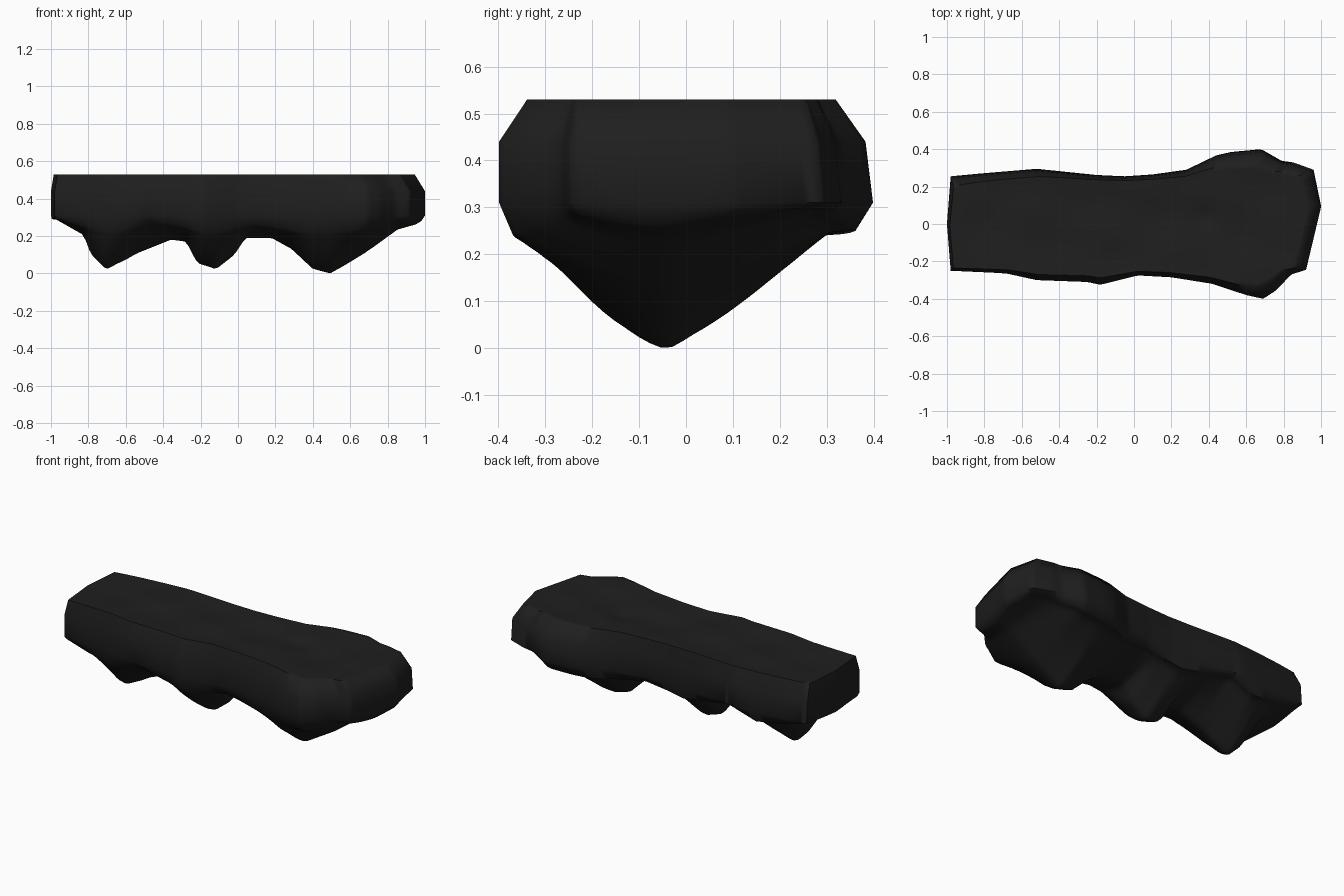
import bpy, bmesh, math

if "Cube" in bpy.data.objects:
    bpy.data.objects.remove(bpy.data.objects["Cube"])

NX, NY = 100, 28


def curve(*pts):
    """Piecewise-linear function through (input, value) points."""
    def f(a):
        if a <= pts[0][0]:
            return pts[0][1]
        for (a0, b0), (a1, b1) in zip(pts, pts[1:]):
            if a <= a1:
                return b0 + (b1 - b0) * (a - a0) / (a1 - a0)
        return pts[-1][1]
    return f


# Plan outline: back edge, front edge, and the two bowed ends
back = curve((-.98, .255), (-.82, .27), (-.52, .295), (-.2, .262), (-.05, .255), (.1, .265),
             (.28, .29), (.44, .367), (.52, .385), (.68, .40), (.79, .337), (.85, .33), (.96, .29))
front = curve((-.98, -.25), (-.76, -.26), (-.68, -.265), (-.52, -.30), (-.25, -.31), (-.18, -.325),
              (.02, -.275), (.2, -.285), (.42, -.32), (.6, -.38), (.69, -.40), (.76, -.355),
              (.84, -.27), (.92, -.245))
left_end = curve((0, -.98), (.5, -1), (1, -.98))
right_end = curve((0, .92), (.64, 1), (1, .96))
# Heights along the length: lower rim of the wall, and the hanging ridge
rim = curve((-.98, .29), (-.83, .25), (-.65, .225), (-.48, .285), (-.15, .22), (.1, .26),
            (.35, .225), (.65, .235), (.85, .28), (1, .285))
ridge = curve((-.98, .29), (-.83, .205), (-.79, .1), (-.71, .02), (-.6, .075), (-.55, .105), (-.36, .18),
              (-.28, .17), (-.22, .055), (-.12, .022), (-.02, .1), (.04, .19), (.18, .19), (.29, .13),
              (.4, .025), (.5, -.002), (.69, .11), (.87, .235), (1, .27))


def point(i, j, level):
    """Levels: 0 top sheet, 1 upper wall, 2 lower wall, 3 underside."""
    s, v = i / NX, j / NY
    x = left_end(v) + (right_end(v) - left_end(v)) * s
    lo = front(left_end(0) + (right_end(0) - left_end(0)) * s)
    hi = back(left_end(1) + (right_end(1) - left_end(1)) * s)
    if level == 0:
        lo += .3 * max(-lo - .2, 0)
        hi -= .4 * max(hi - .2, 0) + .03 * (1 - s) ** 8
    elif level == 1:
        hi *= .96
    elif level == 3:
        lo, hi = lo * .93, hi * .91
    y = lo + (hi - lo) * v
    if level == 0:
        inner = 4 * v * (1 - v) * min(1, 8 * s * (1 - s))
        dip = .5 + .5 * math.sin(9 * x + 5 * y) * math.cos(13 * y - 4 * x)
        dip += 1.2 * math.exp(-((x - .4) ** 2 + (y - .05) ** 2) / .006)
        return x + .015 * (1 - s) - .055 * s ** 3, y, .53 - .016 * inner * dip
    if level == 1:
        return x, y, .44
    if level == 2:
        return x, y, .31
    # Underside: convex towards the front, hollower towards the back
    if y > -.04:
        p = 1 - (min(1, (y + .04) / (.88 * (hi + .04)))) ** 1.2
    else:
        p = 1 - abs((y + .04) / (lo + .04)) ** 1.55
    return x - .02 * s ** 4 + .005 * (1 - s), y, rim(x) + .015 * v + (ridge(x) - rim(x) - .015 * v) * p


bm = bmesh.new()
verts = {}


def vert(i, j, level):
    key = (i, j, level)
    if key not in verts:
        verts[key] = bm.verts.new(point(*key))
    return verts[key]


# Top sheet and underside
for level in (0, 3):
    for i in range(NX):
        for j in range(NY):
            bm.faces.new([vert(i + a, j + b, level) for a, b in ((0, 0), (1, 0), (1, 1), (0, 1))])
# Wall around the outline
loop = ([(i, 0) for i in range(NX)] + [(NX, j) for j in range(NY)]
        + [(i, NY) for i in range(NX, 0, -1)] + [(0, j) for j in range(NY, 0, -1)])
for k, a in enumerate(loop):
    b = loop[(k + 1) % len(loop)]
    for level in range(3):
        bm.faces.new([vert(*a, level), vert(*b, level), vert(*b, level + 1), vert(*a, level + 1)])
bmesh.ops.recalc_face_normals(bm, faces=bm.faces[:])

# Rock platform object
mesh = bpy.data.meshes.new("rock_platform")
bm.to_mesh(mesh)
bm.free()
rock = bpy.data.objects.new("rock_platform", mesh)
bpy.context.collection.objects.link(rock)
mat = bpy.data.materials.new("charcoal rock")
mat.diffuse_color = (.0135, .0135, .0135, 1)
mat.use_nodes = True
mat.node_tree.nodes["Principled BSDF"].inputs["Base Color"].default_value = mat.diffuse_color
mesh.materials.append(mat)
bpy.context.view_layer.objects.active = rock
rock.select_set(True)
bpy.ops.object.shade_smooth_by_angle(angle=math.radians(65))
